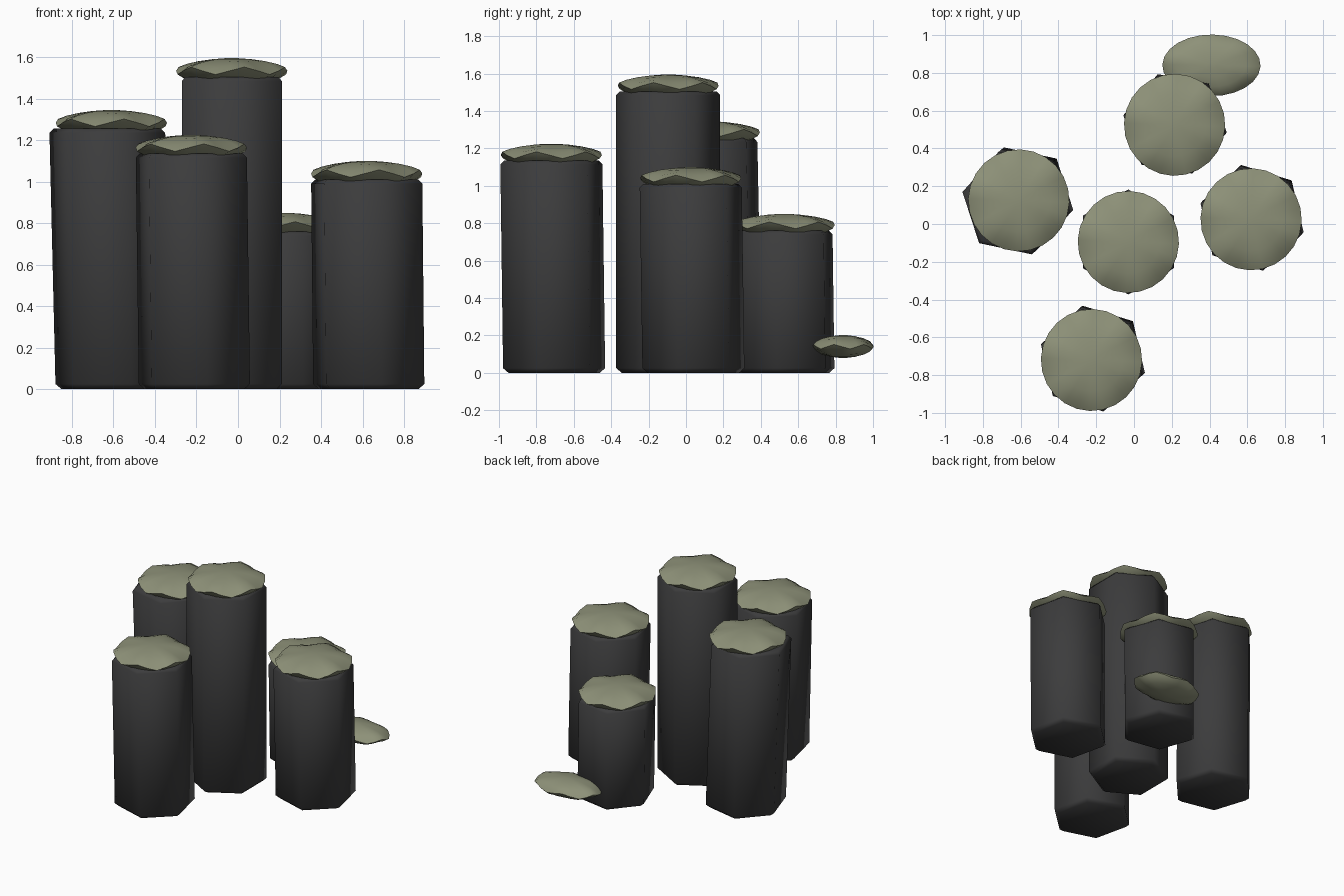
import bpy, bmesh
from math import sin, cos, radians, pi
from mathutils import Vector

cube = bpy.data.objects.get("Cube")
if cube:
    bpy.data.objects.remove(cube, do_unlink=True)


def material(name, rgb):
    m = bpy.data.materials.new(name)
    m.use_nodes = True
    m.diffuse_color = (*rgb, 1)
    m.node_tree.nodes["Principled BSDF"].inputs["Base Color"].default_value = (*rgb, 1)
    return m


stone = material("dark stone", (0.045, 0.045, 0.046))
moss = material("pale moss", (0.27, 0.285, 0.19))


def loft(name, rings, mat, angle):
    """Skin a stack of point rings, close both ends and shade smooth."""
    bm = bmesh.new()
    loops = [[bm.verts.new(p) for p in ring] for ring in rings]
    n = len(loops[0])
    for low, high in zip(loops, loops[1:]):
        for i in range(n):
            j = (i + 1) % n
            bm.faces.new((low[i], low[j], high[j], high[i]))
    bm.faces.new(loops[0][::-1])
    bm.faces.new(loops[-1])
    mesh = bpy.data.meshes.new(name)
    bm.to_mesh(mesh)
    bm.free()
    mesh.materials.append(mat)
    obj = bpy.data.objects.new(name, mesh)
    bpy.context.collection.objects.link(obj)
    bpy.ops.object.select_all(action="DESELECT")
    obj.select_set(True)
    bpy.context.view_layer.objects.active = obj
    bpy.ops.object.shade_smooth_by_angle(angle=radians(angle))
    return obj


def column(name, base, top, height, radius, turn):
    """Slightly leaning six-sided stone column with softened rims."""
    rings = []
    for t, z, inset in ((0, 0, 0.03), (0.02, 0.025, 0), (0.98, height - 0.02, 0), (1, height, 0.02)):
        c = Vector(base).lerp(Vector(top), t)
        rings.append([(c.x + (radius - inset) * cos(a), c.y + (radius - inset) * sin(a), z)
                      for a in (radians(turn) + k * pi / 3 for k in range(6))])
    obj = loft(name, rings, stone, 75)
    return obj


def cushion(name, centre, rx, ry, profile, wave):
    """Moss lens whose rim rises and falls six times around."""
    n = 24
    rings = []
    for r, z, w in profile:
        ring = []
        for k in range(n):
            a = radians(-17) + 2 * pi * k / n
            zigzag = abs((k % 4) - 2) - 1      # triangle wave, high at k = 0
            ring.append((centre[0] + rx * r * cos(a), centre[1] + ry * r * sin(a),
                         centre[2] + z + wave * w * zigzag))
        rings.append(ring)
    return loft(name, rings, moss, 60)


# Heights relative to the column top: (radius, height, rim wave share)
CAP = ((0.4, -0.02, 0), (0.84, -0.005, 0), (1, 0.034, 1), (0.85, 0.058, 0.5),
       (0.62, 0.078, 0.15), (0.35, 0.09, 0), (0.1, 0.095, 0))
PAD = ((0.1, -0.06, 0), (0.4, -0.054, 0), (0.7, -0.04, 0.2), (0.9, -0.02, 0.6), (1, 0, 1),
       (0.9, 0.022, 0.6), (0.7, 0.042, 0.2), (0.4, 0.056, 0), (0.1, 0.062, 0))

# Columns: base centre, top centre, height, radius, corner angle
COLUMNS = {
    "left_column": ((-0.60, 0.135), (-0.63, 0.11), 1.255, 0.285, 48),
    "tall_column": ((-0.03, -0.095), (-0.03, -0.095), 1.505, 0.278, 30),
    "front_column": ((-0.21, -0.705), (-0.225, -0.72), 1.135, 0.28, 43),
    "side_column": ((0.63, 0.04), (0.62, 0.025), 1.01, 0.28, 43),
    "back_column": ((0.22, 0.535), (0.215, 0.525), 0.76, 0.275, 50),
}
CAP_SHIFT = {"left_column": (0.02, 0.015)}
for name, (base, top, height, radius, turn) in COLUMNS.items():
    column(name, base, top, height, radius, turn)
    dx, dy = CAP_SHIFT.get(name, (0, 0))
    cushion(name.replace("column", "moss_cap"), (top[0] + dx, top[1] + dy, height - 0.005),
            0.268, 0.27, CAP, 0.018)

# Loose moss pad clinging low behind the shortest column
cushion("moss_pad", (0.41, 0.84, 0.14), 0.26, 0.163, PAD, 0.012)
